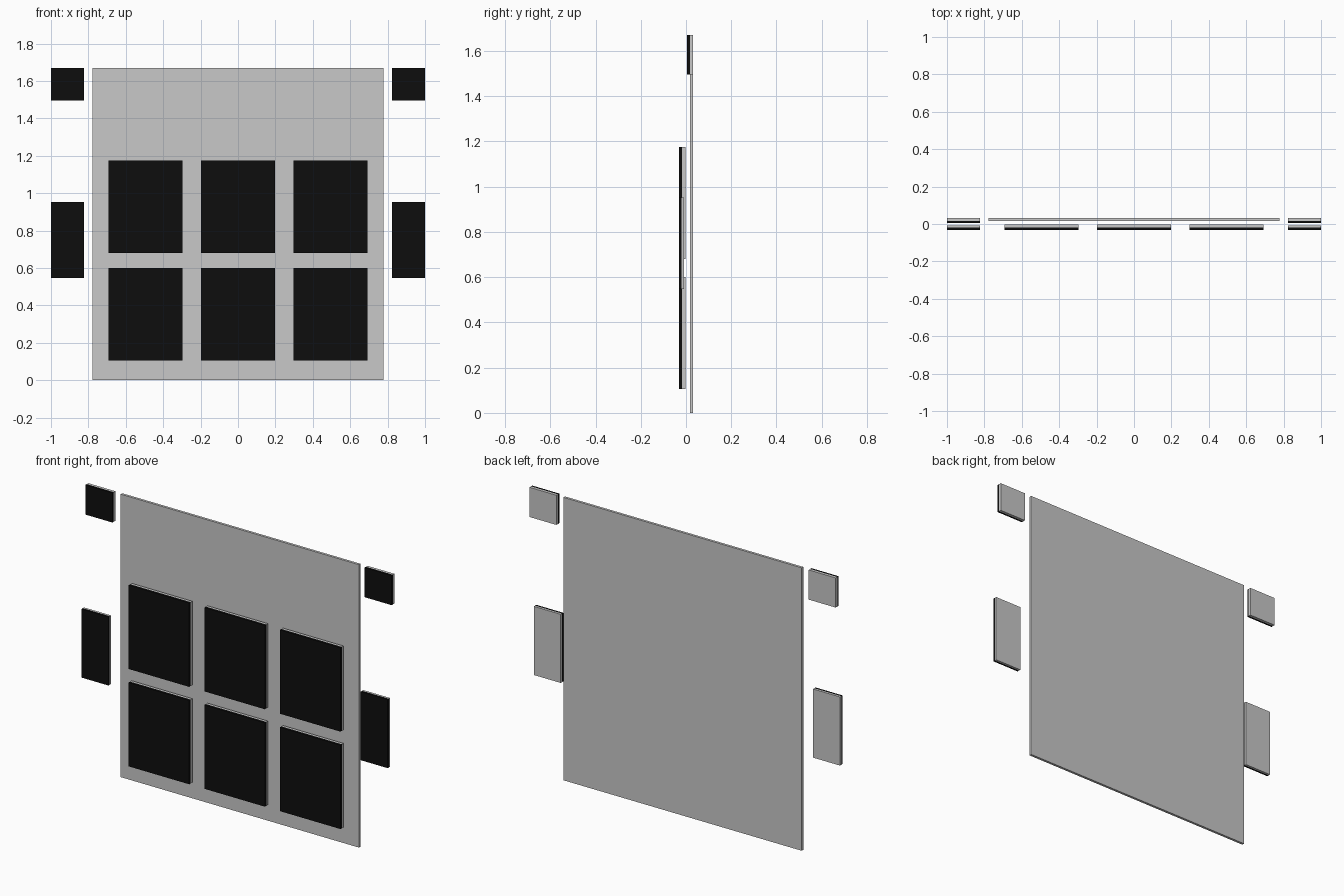
import bpy
import bmesh
from mathutils import Matrix, Vector

if "Cube" in bpy.data.objects:
    bpy.data.objects.remove(bpy.data.objects["Cube"], do_unlink=True)


def make_material(name, value):
    mat = bpy.data.materials.new(name)
    mat.use_nodes = True
    color = (value, value, value, 1)
    mat.diffuse_color = color
    mat.node_tree.nodes["Principled BSDF"].inputs["Base Color"].default_value = color
    return mat


grey = make_material("light grey", 0.58)
black = make_material("black", 0.0042)


def box(name, low, high, mat):
    low, high = Vector(low), Vector(high)
    bm = bmesh.new()
    matrix = Matrix.Translation((low + high) / 2) @ Matrix.Diagonal((*(high - low), 1))
    bmesh.ops.create_cube(bm, size=1, matrix=matrix)
    mesh = bpy.data.meshes.new(name)
    bm.to_mesh(mesh)
    bm.free()
    mesh.materials.append(mat)
    obj = bpy.data.objects.new(name, mesh)
    bpy.context.collection.objects.link(obj)
    return obj


def tile(name, x, z, size, front, split, back):
    """Black front layer on a grey backing, placed by its lower centre."""
    w, h = size[0] / 2, size[1]
    box(name + "_face", (x - w, front, z), (x + w, split, z + h), black)
    box(name + "_backing", (x - w, split, z), (x + w, back, z + h), grey)


# Large rear board
box("back_board", (-0.778, 0.017, 0), (0.778, 0.032, 1.67), grey)

# Two rows of three panels
for row, z in (("lower", 0.105), ("upper", 0.68)):
    for column, x in (("right", -0.494), ("middle", 0), ("left", 0.494)):
        tile(f"{row}_{column}_panel", x, z, (0.395, 0.495), -0.032, -0.018, -0.003)

# Side tiles, two on each side
for side, x in (("right", -0.912), ("left", 0.912)):
    tile(f"{side}_tall_tile", x, 0.547, (0.176, 0.405), -0.032, -0.02, -0.008)
    tile(f"{side}_top_tile", x, 1.495, (0.176, 0.175), 0.005, 0.017, 0.032)
